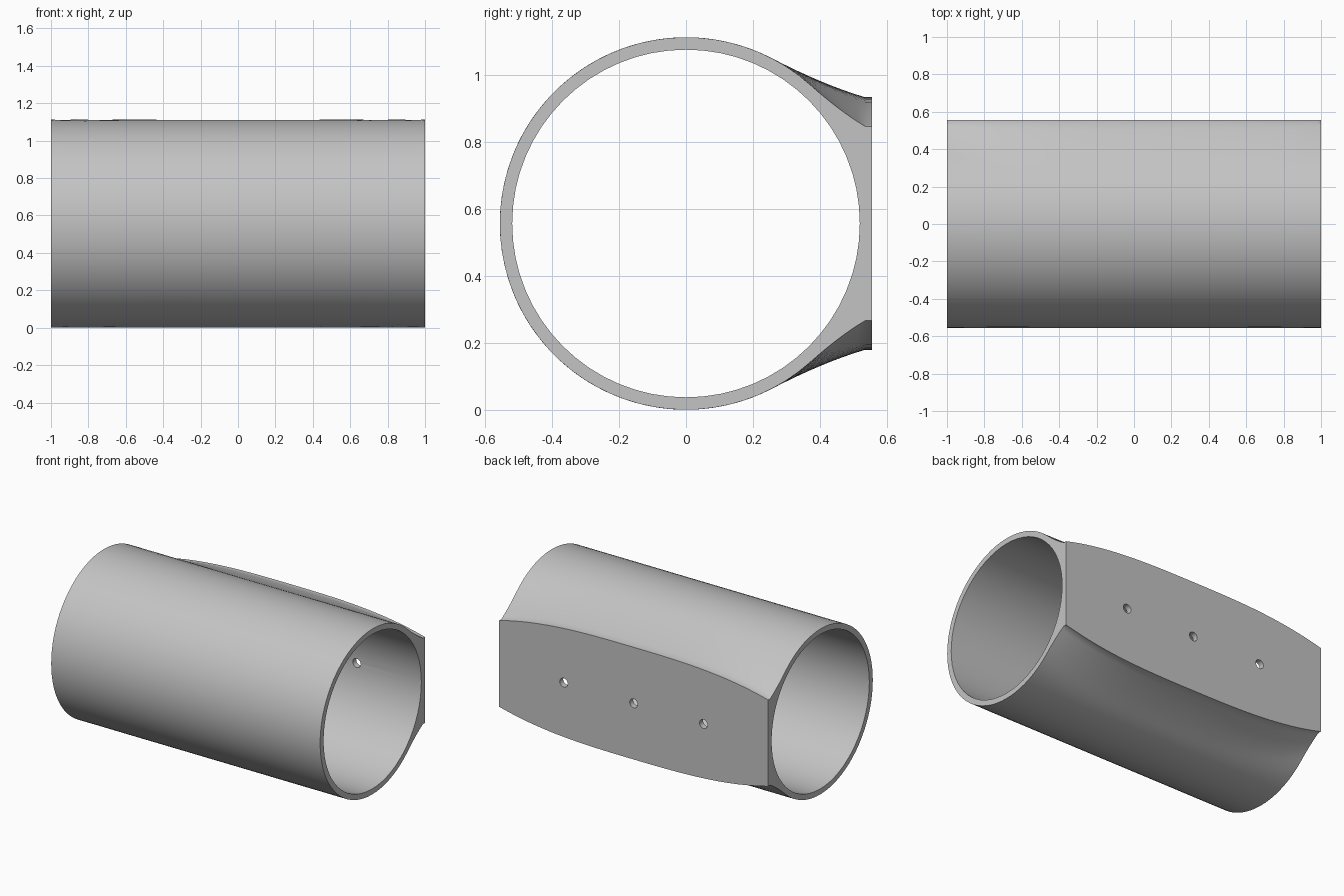
import bpy
import bmesh
from math import sin, cos, pi, atan2, acos, hypot
from mathutils import Matrix, Vector

R, BORE = 0.556, 0.519      # outer and inner radius
LIP = 0.535                 # where the pad's straight edge begins
ARC, BLEND, STATIONS = 56, 8, 32

if "Cube" in bpy.data.objects:
    bpy.data.objects.remove(bpy.data.objects["Cube"])

grey = bpy.data.materials.new("light_grey")
grey.use_nodes = True
colour = (0.55, 0.55, 0.55, 1)
grey.diffuse_color = colour
grey.node_tree.nodes["Principled BSDF"].inputs["Base Color"].default_value = colour


def section(x):
    """Closed outline (y, z) of the sleeve with its flat pad at one station."""
    half = 0.29 + 0.087 * (1 - abs(x) ** 3)
    corner = Vector((LIP, half))
    # blend leaves the round wall tangentially and flares out to the pad
    start = atan2(half, LIP) + acos(R / hypot(LIP, half)) - 0.075
    p0 = Vector((R * cos(start), R * sin(start)))
    p1 = p0 + Vector((sin(start), -cos(start))) * (corner - p0).length * 0.58
    upper = [Vector((R, half))]
    for i in range(BLEND + 1):
        t = 1 - i / BLEND
        upper.append(p0 * (1 - t) ** 2 + p1 * 2 * t * (1 - t) + corner * t * t)
    for i in range(1, ARC // 2 + 1):
        a = start + (pi - start) * i / (ARC // 2)
        upper.append(Vector((R * cos(a), R * sin(a))))
    lower = [Vector((p.x, -p.y)) for p in reversed(upper[:-1])]
    return upper + lower


def finish(bm, name):
    bmesh.ops.recalc_face_normals(bm, faces=bm.faces)
    mesh = bpy.data.meshes.new(name)
    bm.to_mesh(mesh)
    bm.free()
    obj = bpy.data.objects.new(name, mesh)
    bpy.context.collection.objects.link(obj)
    return obj


def cutter(name, radius, depth, sides, axis, location):
    bm = bmesh.new()
    turn = Matrix.Rotation(pi / 2, 4, axis)
    bmesh.ops.create_cone(bm, cap_ends=True, segments=sides, radius1=radius,
                          radius2=radius, depth=depth,
                          matrix=Matrix.Translation(location) @ turn)
    obj = finish(bm, name)
    obj.hide_render = True
    return obj


# Sleeve body lofted along x, with the pad on the back
bm = bmesh.new()
rings = []
for s in range(STATIONS + 1):
    x = -cos(pi * s / STATIONS)
    rings.append([bm.verts.new((x, p.x, p.y + R)) for p in section(x)])
for a, b in zip(rings, rings[1:]):
    for i in range(len(a)):
        j = (i + 1) % len(a)
        bm.faces.new((a[i], a[j], b[j], b[i]))
bm.faces.new(rings[0])
bm.faces.new(rings[-1])
sleeve = finish(bm, "sleeve")
sleeve.data.materials.append(grey)

# Bore and three bolt holes through the pad
cutters = [cutter("bore_cutter", BORE, 3, 64, 'Y', (0, 0, R))]
for x in (-0.52, 0, 0.52):
    cutters.append(cutter("hole_cutter", 0.03, 0.4, 20, 'X', (x, R, R)))
for c in cutters:
    mod = sleeve.modifiers.new(c.name, 'BOOLEAN')
    mod.operation = 'DIFFERENCE'
    mod.solver = 'EXACT'
    mod.object = c

# Apply the cuts and drop the cutters
graph = bpy.context.evaluated_depsgraph_get()
cut_mesh = bpy.data.meshes.new_from_object(sleeve.evaluated_get(graph))
sleeve.modifiers.clear()
sleeve.data = cut_mesh
for c in cutters:
    bpy.data.objects.remove(c)
sleeve.data.materials.clear()
sleeve.data.materials.append(grey)
for face in sleeve.data.polygons:
    face.material_index = 0

# Smooth walls, crisp rims
bpy.ops.object.select_all(action='DESELECT')
sleeve.select_set(True)
bpy.context.view_layer.objects.active = sleeve
bpy.ops.object.shade_smooth_by_angle(angle=pi / 6)
